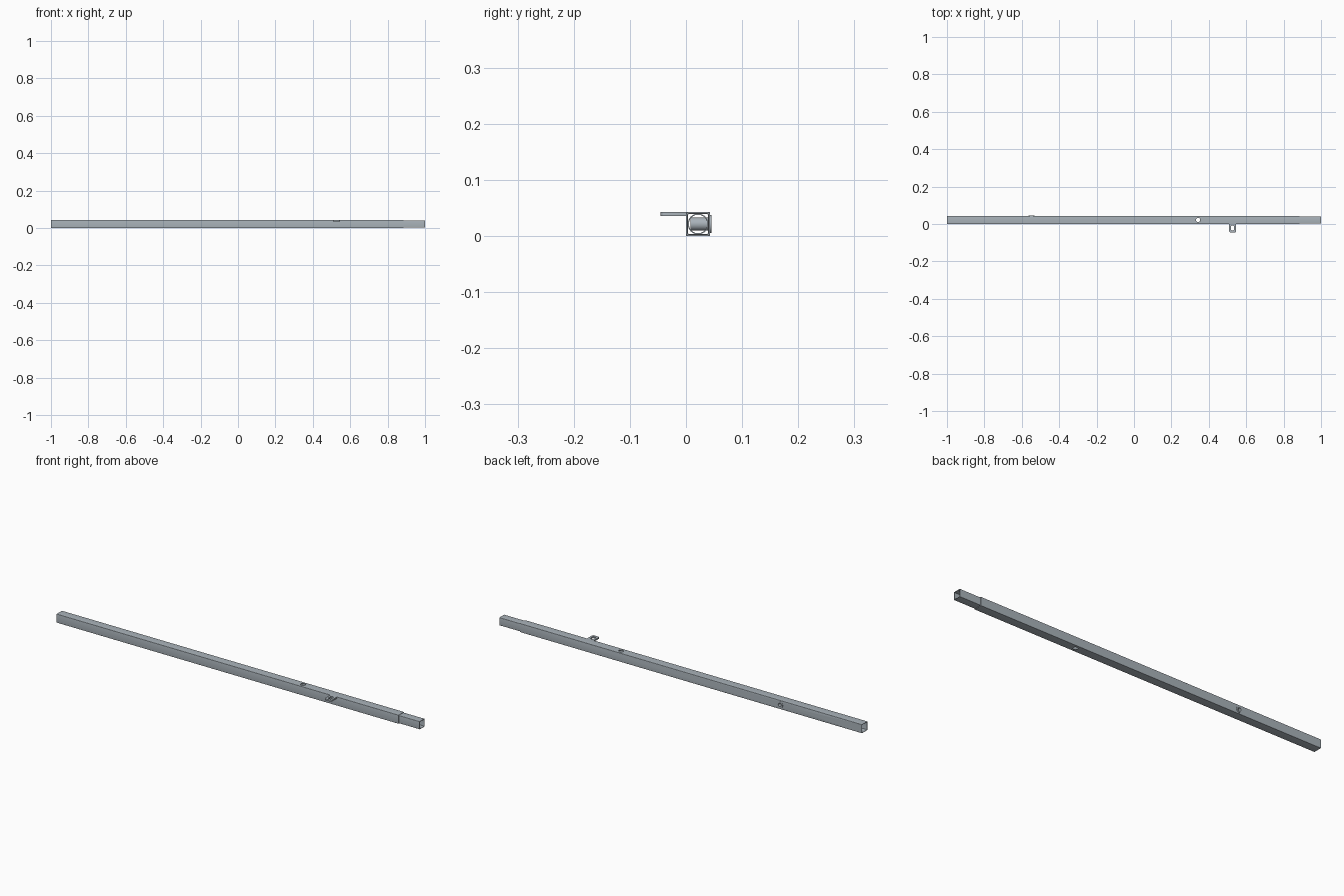
import bpy, bmesh, math

if "Cube" in bpy.data.objects:
    bpy.data.objects.remove(bpy.data.objects["Cube"])

MID = 0.0215  # tube centre line in y and z

steel = bpy.data.materials.new("blue_grey_steel")
steel.diffuse_color = (0.40, 0.45, 0.49, 1)
steel.use_nodes = True
steel.node_tree.nodes["Principled BSDF"].inputs["Base Color"].default_value = steel.diffuse_color


def rounded_rect(cu, cv, w, h, radii, n=4):
    # corners: top right, top left, bottom left, bottom right
    pts = []
    for k, (su, sv) in enumerate(((1, 1), (-1, 1), (-1, -1), (1, -1))):
        r = radii[k]
        for i in range(n + 1):
            a = math.pi / 2 * (k + i / n)
            pts.append((cu + su * (w / 2 - r) + r * math.cos(a),
                        cv + sv * (h / 2 - r) + r * math.sin(a)))
    return pts


def circle(cu, cv, r, n=32):
    return [(cu + r * math.cos(2 * math.pi * i / n),
             cv + r * math.sin(2 * math.pi * i / n)) for i in range(n)]


AXES = {
    'X': lambda u, v, w: (w, u, v),
    'Y': lambda u, v, w: (u, w, v),
    'Z': lambda u, v, w: (u, v, w),
}


def hollow(name, axis, outer, inner, w0, w1):
    """Closed-wall hollow extrusion between two matching outlines."""
    bm = bmesh.new()
    place = AXES[axis]
    loops = [[bm.verts.new(place(u, v, w)) for u, v in pts]
             for pts, w in ((outer, w0), (outer, w1), (inner, w1), (inner, w0))]
    n = len(outer)
    for a, b in zip(loops, loops[1:] + loops[:1]):
        for i in range(n):
            j = (i + 1) % n
            bm.faces.new((a[i], a[j], b[j], b[i]))
    return finish(name, bm)


def solid(name, axis, outline, w0, w1):
    bm = bmesh.new()
    place = AXES[axis]
    a = [bm.verts.new(place(u, v, w0)) for u, v in outline]
    b = [bm.verts.new(place(u, v, w1)) for u, v in outline]
    bm.faces.new(a)
    bm.faces.new(b)
    for i in range(len(a)):
        j = (i + 1) % len(a)
        bm.faces.new((a[i], a[j], b[j], b[i]))
    return finish(name, bm)


def finish(name, bm):
    bmesh.ops.recalc_face_normals(bm, faces=bm.faces[:])
    me = bpy.data.meshes.new(name)
    bm.to_mesh(me)
    bm.free()
    me.materials.append(steel)
    ob = bpy.data.objects.new(name, me)
    bpy.context.collection.objects.link(ob)
    return ob


def square(size, r):
    return rounded_rect(MID, MID, size, size, [r] * 4)


def cut(target, cutter):
    mod = target.modifiers.new("hole", 'BOOLEAN')
    mod.operation = 'DIFFERENCE'
    mod.solver = 'EXACT'
    mod.object = cutter
    cutter.hide_render = True
    cutter.display_type = 'WIRE'


# main square tube
tube = hollow("main_tube", 'X', square(0.043, 0.001), square(0.0392, 0.0006),
              -1.0, 0.885)

# slightly narrower plug-in end
hollow("insert_end", 'X', square(0.0390, 0.002), square(0.0350, 0.001), 0.80, 1.0)

# round stop collar inside the joint
hollow("stop_collar", 'X', circle(MID, MID, 0.0185), circle(MID, MID, 0.0165),
       0.785, 0.80)

# vertical pin hole through top and bottom walls
cut(tube, solid("pin_hole_cutter", 'Z', circle(0.343, MID, 0.011), -0.02, 0.07))

# threaded insert on the back wall: hole, body and flange
cut(tube, solid("nut_hole_cutter", 'Y', circle(-0.548, MID, 0.012), 0.03, 0.06))
hollow("nut_body", 'Y', circle(-0.548, MID, 0.0118), circle(-0.548, MID, 0.008),
       0.008, 0.044)
hollow("nut_flange", 'Y', circle(-0.548, MID, 0.016), circle(-0.548, MID, 0.008),
       0.0428, 0.045)

# slotted lug on the front, flush with the top
hollow("lug", 'Z',
       rounded_rect(0.527, -0.022, 0.037, 0.046, (0.0005, 0.0005, 0.007, 0.007)),
       rounded_rect(0.527, -0.021, 0.016, 0.026, [0.006] * 4),
       0.0355, 0.0429)

for ob in list(bpy.context.scene.objects):
    if ob.hide_render:
        continue
    bpy.ops.object.select_all(action='DESELECT')
    ob.select_set(True)
    bpy.context.view_layer.objects.active = ob
    bpy.ops.object.shade_smooth_by_angle(angle=math.radians(30))
